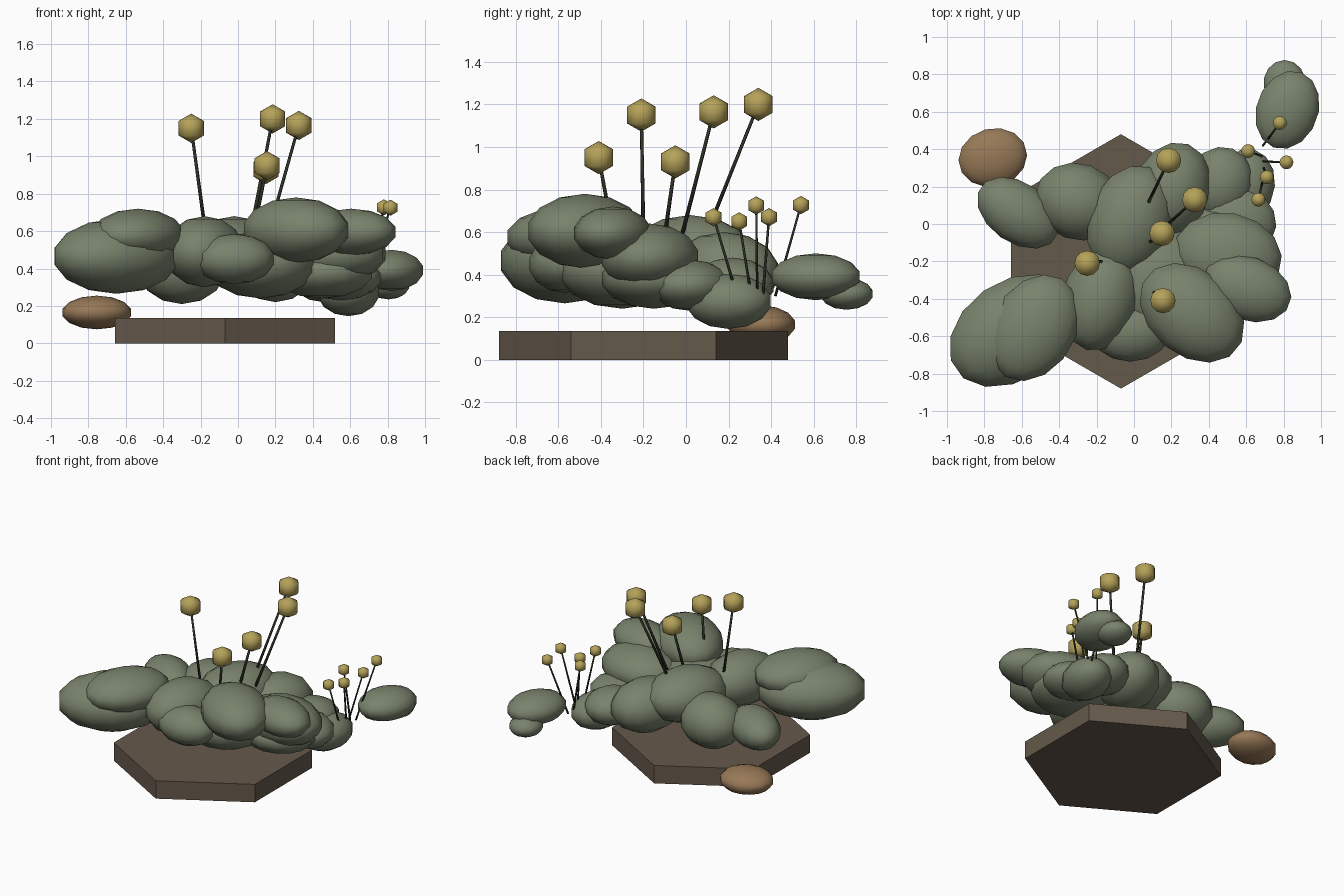
import bpy
from math import radians
from mathutils import Vector

cube = bpy.data.objects.get("Cube")
if cube:
    bpy.data.objects.remove(cube, do_unlink=True)


def material(name, color):
    m = bpy.data.materials.new(name)
    m.use_nodes = True
    m.diffuse_color = (*color, 1)
    m.node_tree.nodes["Principled BSDF"].inputs["Base Color"].default_value = (*color, 1)
    return m


moss = material("moss green", (0.19, 0.225, 0.15))
clay = material("warm brown stone", (0.31, 0.19, 0.095))
earth = material("dark earth", (0.13, 0.10, 0.07))
yellow = material("flower yellow", (0.46, 0.36, 0.10))
dark = material("dark stem", (0.025, 0.03, 0.018))


def finish(name, mat, smooth=True):
    ob = bpy.context.object
    ob.name = name
    ob.data.materials.append(mat)
    if smooth:
        bpy.ops.object.shade_smooth()
    return ob


def ellipsoid(name, center, radii, turn, mat, segments=14, rings=7):
    bpy.ops.mesh.primitive_uv_sphere_add(segments=segments, ring_count=rings, radius=1,
                                         location=center, rotation=(0, 0, radians(turn)))
    bpy.context.object.scale = radii
    return finish(name, mat)


def flower(name, head, base, radius, stem_radius):
    head, base = Vector(head), Vector(base)
    axis = head - base
    bpy.ops.mesh.primitive_cone_add(vertices=6, radius1=stem_radius, radius2=stem_radius * 0.8,
                                    depth=axis.length, location=(head + base) / 2)
    bpy.context.object.rotation_euler = axis.to_track_quat("Z", "Y").to_euler()
    finish(name + "_stem", dark)
    ellipsoid(name + "_head", head, (radius,) * 3, 0, yellow, 12, 3)


# Hexagonal ground slab
bpy.ops.mesh.primitive_cylinder_add(vertices=6, radius=0.68, depth=0.135,
                                    location=(-0.07, -0.2, 0.0675))
finish("ground_slab", earth, False)

# Loose stone
ellipsoid("stone", (-0.755, 0.355, 0.165), (0.19, 0.16, 0.09), 15, clay)

# Cushions of moss: part, centre, radii, turn
cushions = [
    ("left_front_low", (-0.65, -0.57, 0.465), (0.38, 0.27, 0.2), 35),
    ("left_front_high", (-0.535, -0.555, 0.575), (0.23, 0.31, 0.145), -30),
    ("left_side", (-0.62, 0.06, 0.41), (0.25, 0.165, 0.14), -35),
    ("left_back", (-0.3, 0.12, 0.4), (0.24, 0.21, 0.19), -20),
    ("middle", (-0.02, 0.02, 0.49), (0.23, 0.31, 0.19), -20),
    ("back", (0.2, 0.18, 0.41), (0.21, 0.27, 0.19), -20),
    ("front_center", (-0.18, -0.4, 0.49), (0.21, 0.29, 0.19), -15),
    ("front_small", (-0.02, -0.57, 0.45), (0.22, 0.17, 0.135), 0),
    ("front_core", (0.12, -0.3, 0.42), (0.3, 0.3, 0.18), 0),
    ("front_high", (0.31, -0.475, 0.605), (0.32, 0.235, 0.175), -40),
    ("right_high", (0.605, -0.345, 0.595), (0.25, 0.175, 0.125), -20),
    ("right_middle", (0.5, -0.17, 0.48), (0.3, 0.235, 0.16), -10),
    ("right_low", (0.55, 0.02, 0.35), (0.22, 0.19, 0.12), -20),
    ("right_under", (0.45, -0.15, 0.38), (0.28, 0.25, 0.14), 0),
    ("right_back", (0.46, 0.22, 0.35), (0.18, 0.2, 0.13), -20),
    ("right_back_low", (0.59, 0.2, 0.275), (0.165, 0.21, 0.13), -15),
    ("outlying_large", (0.82, 0.61, 0.39), (0.17, 0.22, 0.11), -20),
    ("outlying_small", (0.805, 0.755, 0.31), (0.115, 0.125, 0.075), 0),
]
for part, center, radii, turn in cushions:
    ellipsoid("moss_" + part, center, radii, turn, moss)

# Tall flowers
tall = [
    ((-0.25, -0.21, 1.15), (-0.175, -0.2, 0.6)),
    ((0.185, 0.34, 1.2), (0.07, 0.1, 0.6)),
    ((0.325, 0.13, 1.165), (0.16, -0.02, 0.58)),
    ((0.15, -0.05, 0.93), (0.08, -0.1, 0.58)),
    ((0.155, -0.41, 0.95), (0.085, -0.345, 0.6)),
]
for i, (head, base) in enumerate(tall):
    flower(f"tall_flower_{i + 1}", head, base, 0.078, 0.01)

# Short flowers
short = [
    ((0.78, 0.54, 0.727), (0.69, 0.42, 0.3)),
    ((0.61, 0.39, 0.67), (0.69, 0.36, 0.28)),
    ((0.815, 0.33, 0.725), (0.68, 0.335, 0.3)),
    ((0.71, 0.25, 0.65), (0.69, 0.31, 0.28)),
    ((0.665, 0.13, 0.67), (0.69, 0.24, 0.3)),
]
for i, (head, base) in enumerate(short):
    flower(f"short_flower_{i + 1}", head, base, 0.043, 0.007)
